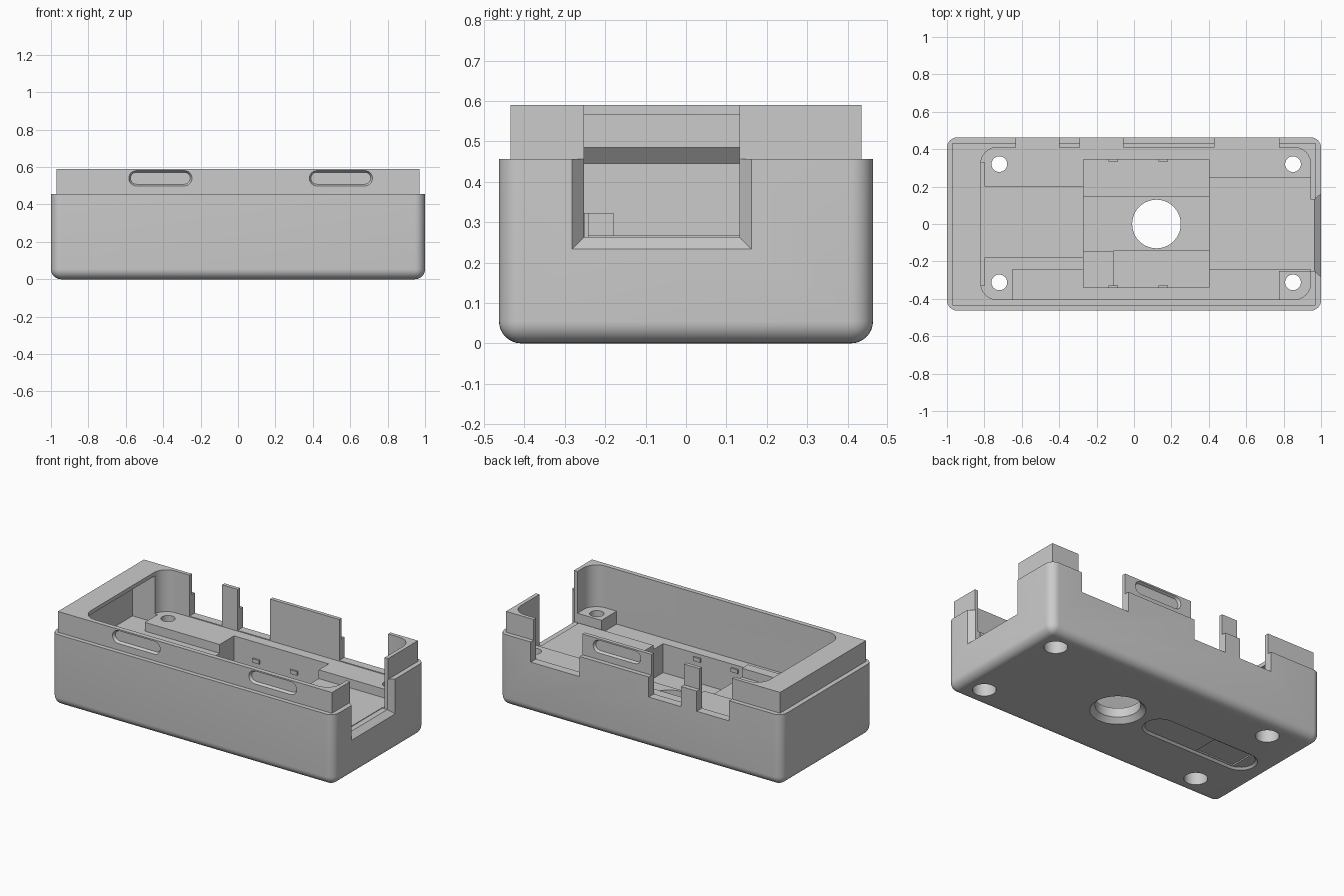
import bpy
import bmesh
import math

if "Cube" in bpy.data.objects:
    bpy.data.objects.remove(bpy.data.objects["Cube"], do_unlink=True)

grey = bpy.data.materials.new("plain grey")
grey.use_nodes = True
colour = (0.6, 0.6, 0.6, 1)
grey.diffuse_color = colour
grey.node_tree.nodes["Principled BSDF"].inputs["Base Color"].default_value = colour


def finish(bm, name):
    bmesh.ops.recalc_face_normals(bm, faces=bm.faces)
    mesh = bpy.data.meshes.new(name)
    bm.to_mesh(mesh)
    bm.free()
    mesh.materials.append(grey)
    obj = bpy.data.objects.new(name, mesh)
    bpy.context.collection.objects.link(obj)
    return obj


def box(name, x, y, z, radius=0, round_bottom=False, segments=8):
    """Box between limits, with optional rounded uprights and base."""
    bm = bmesh.new()
    bmesh.ops.create_cube(bm, size=1)
    for v in bm.verts:
        for i, (low, high) in enumerate((x, y, z)):
            v.co[i] = high if v.co[i] > 0 else low
    if radius:
        edges = []
        for e in bm.edges:
            a, b = (v.co for v in e.verts)
            upright = abs(a.z - b.z) > 1e-4
            base = round_bottom and max(a.z, b.z) < z[0] + 1e-4
            if upright or base:
                edges.append(e)
        bmesh.ops.bevel(bm, geom=edges, offset=radius, segments=segments,
                        profile=0.5, affect='EDGES')
    return finish(bm, name)


def loft(name, start, end):
    """Closed solid between two outlines of equal length."""
    bm = bmesh.new()
    a, b = ([bm.verts.new(p) for p in ring] for ring in (start, end))
    bm.faces.new(a)
    bm.faces.new(b)
    for i in range(len(a)):
        j = (i + 1) % len(a)
        bm.faces.new((a[i], a[j], b[j], b[i]))
    return finish(bm, name)


def pill(length, radius):
    """Slot outline centred on the origin, as pairs."""
    points = []
    for side, start in ((1, -math.pi / 2), (-1, math.pi / 2)):
        for i in range(13):
            a = start + math.pi * i / 12
            points.append((side * (length / 2 - radius) + radius * math.cos(a),
                           radius * math.sin(a)))
    return points


def cone(name, x, y, z, r_low, r_high):
    bm = bmesh.new()
    bmesh.ops.create_cone(bm, cap_ends=True, segments=40, radius1=r_low,
                          radius2=r_high, depth=z[1] - z[0])
    bmesh.ops.translate(bm, verts=bm.verts, vec=(x, y, sum(z) / 2))
    return finish(bm, name)


def combine(tool, operation='DIFFERENCE'):
    mod = case.modifiers.new(tool.name, 'BOOLEAN')
    mod.operation = operation
    mod.solver = 'EXACT'
    mod.object = tool
    bpy.context.view_layer.objects.active = case
    bpy.ops.object.modifier_apply(modifier=mod.name)
    bpy.data.objects.remove(tool, do_unlink=True)


# Outer shell and raised lip
case = box("case_shell", (-1, 1), (-.463, .463), (0, .457), .055, True)
combine(box("lip", (-.97, .97), (-.435, .434), (.3, .59)), 'UNION')

# Main cavity, floor slab and raised mounting ledges
combine(box("cavity", (-.82, .945), (-.405, .41), (.24, .7), .09))
for name, x, y, top in (
        ("floor_slab", (-.85, .96), (-.243, .25), .267),
        ("back_left_ledge", (-.85, -.2), (.2, .425), .323),
        ("back_right_ledge", (-.21, .96), (.245, .425), .323),
        ("front_left_ledge", (-.85, -.65), (-.42, -.18), .323),
        ("inner_left_ledge", (-.66, -.27), (-.243, -.18), .323),
        ("front_right_block", (.775, .96), (-.42, -.251), .323)):
    combine(box(name, x, y, (.2, top)), 'UNION')

# Stepped pocket in the floor
for name, x, y, floor in (
        ("centre_pocket", (-.27, .4), (-.34, .345), .1),
        ("middle_strip", (-.27, .4), (-.145, .15), .088),
        ("back_trough", (-.27, .4), (.15, .345), .055),
        ("front_trough", (-.11, .4), (-.34, -.145), .055)):
    combine(box(name, x, y, (floor, .5)))

# Hollow under the end rim, stepping outwards below the lip
section = [(-.8, .267), (-.978, .267), (-.978, .445), (-.943, .485),
           (-.943, .565), (-.8, .565)]
combine(loft("end_hollow", [(x, -.33, z) for x, z in section],
             [(x, .33, z) for x, z in section]))

# Small catches on the pocket walls
for x in (-.11, .157):
    for y in (-.34, .345):
        combine(box("catch", (x - .025, x + .025), (y - .01, y + .01),
                    (.193, .218)), 'UNION')

# Openings through the back wall
for x in ((-.63, -.4), (-.29, -.06), (.43, .775)):
    combine(box("back_opening", x, (.41, .6), (.328, .7)))

# End opening with a flared outer edge
combine(box("end_opening", (.93, 1.1), (-.252, .132), (.263, .7)))
rings = []
for x, grow in ((.965, 0), (1.005, .034)):
    y0, y1, z0 = -.252 - grow, .132 + grow, .263 - grow
    rings.append([(x, y0, z0), (x, y1, z0), (x, y1, .457), (x, y0, .457)])
combine(loft("end_flare", *rings))

# Tapered snap slots in the lip: two in front, one behind
for x, side in ((-.415, -1), (.55, -1), (.185, 1)):
    outer = [(x + u, side * .437, .54 + w) for u, w in pill(.34, .042)]
    inner = [(x + u, side * .418, .54 + w) for u, w in pill(.32, .032)]
    combine(loft("snap_slot", outer, inner))

# Central hole, flared below
combine(cone("centre_hole", .12, 0, (-.1, .4), .13, .13))
combine(cone("centre_flare", .12, 0, (-.01, .035), .17, .125))

# Counterbored screw holes
for x in (-.72, .85):
    for y in (-.312, .32):
        combine(cone("screw_hole", x, y, (-.1, .5), .042, .042))
        combine(cone("screw_recess", x, y, (-.1, .2), .068, .068))

# Shallow tapered recess underneath, deeper towards the end
outer = [(u - .49, v, -.002) for u, v in pill(.8, .1)]
inner = [(u - .49, v, .012) for u, v in pill(.77, .085)]
combine(loft("foot_recess", outer, inner))
combine(box("foot_step", (-.8, -.53), (-.08, .08), (-.05, .02)))

# Shading
case.data.materials.clear()
case.data.materials.append(grey)
for p in case.data.polygons:
    p.material_index = 0
bpy.ops.object.select_all(action='DESELECT')
case.select_set(True)
bpy.context.view_layer.objects.active = case
bpy.ops.object.shade_smooth_by_angle(angle=math.radians(30))
